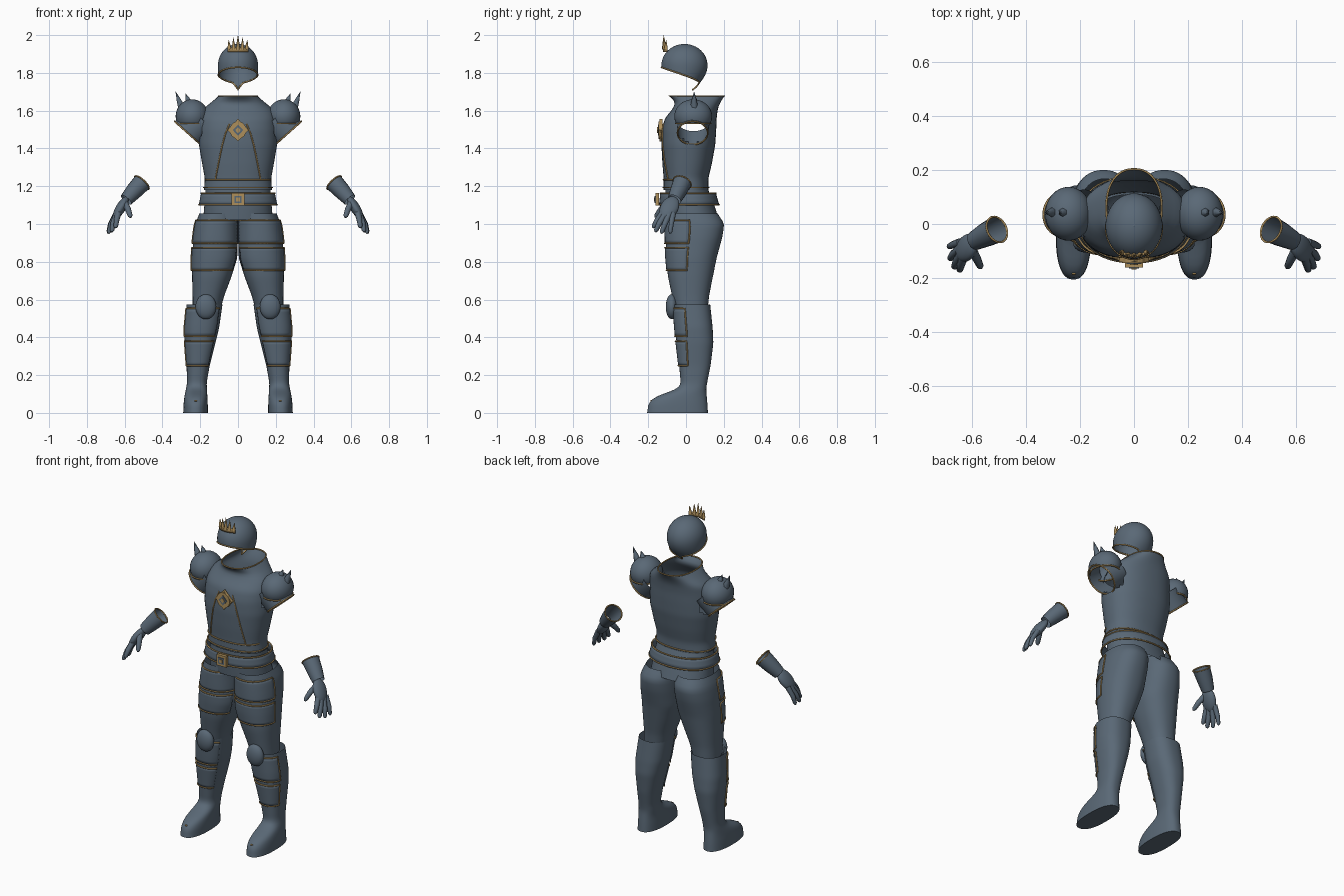
import bpy, bmesh, math
from mathutils import Vector, Matrix

if "Cube" in bpy.data.objects:
    bpy.data.objects.remove(bpy.data.objects["Cube"])

def material(name, col):
    m = bpy.data.materials.new(name)
    m.diffuse_color = (*col, 1)
    m.use_nodes = True
    m.node_tree.nodes["Principled BSDF"].inputs["Base Color"].default_value = m.diffuse_color
    return m

STEEL = material("blue_steel", (0.102, 0.140, 0.182))
GOLD = material("old_gold", (0.42, 0.275, 0.105))

# ---------- helpers ----------
def finish(name, mesh, mat, mirror=False, thick=0, angle=40):
    ob = bpy.data.objects.new(name, mesh)
    bpy.context.collection.objects.link(ob)
    mesh.materials.clear()
    mesh.materials.append(mat)
    bpy.ops.object.select_all(action='DESELECT')
    ob.select_set(True)
    bpy.context.view_layer.objects.active = ob
    bpy.ops.object.shade_smooth_by_angle(angle=math.radians(angle))
    if thick:
        md = ob.modifiers.new("thickness", 'SOLIDIFY')
        md.thickness, md.offset = thick, 0
    if mirror:
        ob.modifiers.new("mirror", 'MIRROR')
    return ob

def from_bm(name, bm, mat, **kw):
    bmesh.ops.recalc_face_normals(bm, faces=bm.faces)
    me = bpy.data.meshes.new(name)
    bm.to_mesh(me)
    bm.free()
    return finish(name, me, mat, **kw)

def grid(name, fn, us, vs, mat, closed=True, cap=False, drop=None, **kw):
    """Skin of points fn(u, v); rows run along u, v goes around."""
    bm = bmesh.new()
    rows = [[bm.verts.new(fn(u, v)) for v in vs] for u in us]
    n = len(vs)
    for a, b in zip(rows, rows[1:]):
        for i in range(n if closed else n - 1):
            j = (i + 1) % n
            f = bm.faces.new((a[i], a[j], b[j], b[i]))
            if drop and drop(f.calc_center_median()):
                bm.faces.remove(f)
    if cap:
        bm.faces.new(rows[-1])
    return from_bm(name, bm, mat, **kw)

def span(a, b, n):
    return [a + (b - a) * i / (n - 1) for i in range(n)]

RING = span(0, 2 * math.pi, 49)[:-1]

def loft(keys, n=2.2):
    """keys: (z, x_min, x_max, y_front, y_back) from top to bottom; angle 0 is the front."""
    def at(z):
        if z >= keys[0][0]: return keys[0][1:]
        for a, b in zip(keys, keys[1:]):
            if z >= b[0]:
                t = (a[0] - z) / (a[0] - b[0])
                return [p + (q - p) * t for p, q in zip(a[1:], b[1:])]
        return keys[-1][1:]
    def smooth(z, h=0.012):
        d = min(h, keys[0][0] - z, z - keys[-1][0])
        return [(p + q + r) / 3 for p, q, r in zip(at(z - d), at(z), at(z + d))]
    def point(z, th, off=0):
        x0, x1, y0, y1 = smooth(max(keys[-1][0], min(keys[0][0], z)))
        s, c = math.sin(th), math.cos(th)
        e = lambda v: math.copysign(abs(v) ** (2 / n), v)
        return Vector(((x0 + x1) / 2 + ((x1 - x0) / 2 + off) * e(s),
                       (y0 + y1) / 2 - ((y1 - y0) / 2 + off) * e(c), z))
    def front(x, z, off=0):
        x0, x1, y0, y1 = smooth(z)
        k = min(1, abs((x - (x0 + x1) / 2) / ((x1 - x0) / 2)))
        return Vector((x, (y0 + y1) / 2 - ((y1 - y0) / 2 + off) * (1 - k ** n) ** (1 / n), z))
    return point, front

def tube(name, pts, mat, r=0.0045, radii=None, loop=False, caps=True, res=1, **kw):
    cu = bpy.data.curves.new(name, 'CURVE')
    cu.dimensions = '3D'
    cu.bevel_depth, cu.bevel_resolution, cu.use_fill_caps = r, res, caps
    sp = cu.splines.new('POLY')
    sp.points.add(len(pts) - 1)
    for i, p in enumerate(pts):
        sp.points[i].co = (*p, 1)
        sp.points[i].radius = radii[i] if radii else 1
    sp.use_cyclic_u = loop
    tmp = bpy.data.objects.new("tmp", cu)
    me = bpy.data.meshes.new_from_object(tmp)
    bpy.data.objects.remove(tmp)
    return finish(name, me, mat, **{"angle": 70, **kw})

def circle(c, axis, r, n=32):
    q = Vector(axis).to_track_quat('Z', 'Y')
    return [Vector(c) + q @ Vector((r * math.cos(a), r * math.sin(a), 0)) for a in span(0, 2 * math.pi, n + 1)[:-1]]

def ellipsoid(name, c, r, mat, rot=None, keep=None, **kw):
    bm = bmesh.new()
    m = Matrix.Translation(c) @ (rot or Matrix()) @ Matrix.Diagonal((*r, 1))
    bmesh.ops.create_uvsphere(bm, u_segments=32, v_segments=20, radius=1, matrix=m)
    if keep:
        bmesh.ops.bisect_plane(bm, geom=bm.verts[:] + bm.edges[:] + bm.faces[:], plane_co=(0, 0, keep),
                               plane_no=(0, 0, -1), clear_outer=True)
    return from_bm(name, bm, mat, **kw)

def spike(name, a, b, r, mat, **kw):
    return tube(name, [a, Vector(a).lerp(Vector(b), 0.5), b], mat, r, radii=[1, 0.6, 0.03], **kw)

def prism(name, c, rx, rz, depth, sides, mat, turn=0):
    bm = bmesh.new()
    m = (Matrix.Translation(c) @ Matrix.Diagonal((rx, depth, rz, 1)) @ Matrix.Rotation(math.pi / 2, 4, 'X')
         @ Matrix.Rotation(turn, 4, 'Z'))
    bmesh.ops.create_cone(bm, cap_ends=True, segments=sides, radius1=1, radius2=1, depth=1, matrix=m)
    return from_bm(name, bm, mat, angle=20)

# ---------- torso ----------
body, body_front = loft([(1.68, -.10, .10, -.09, .205), (1.645, -.14, .14, -.055, .182), (1.61, -.185, .185, -.07, .168),
    (1.56, -.20, .20, -.112, .162), (1.50, -.205, .205, -.127, .16), (1.42, -.207, .207, -.13, .155),
    (1.32, -.19, .19, -.125, .137), (1.24, -.175, .175, -.118, .118), (1.18, -.18, .18, -.118, .118)], 2.3)
armhole = lambda p: abs(p.x) > .11 and ((p.y - .035) / .078) ** 2 + ((p.z - 1.495) / .066) ** 2 < 1
grid("cuirass", body, span(1.68, 1.18, 36), RING, STEEL, drop=armhole)
tube("collar_trim", [body(1.678, t) for t in RING], GOLD, .004, loop=True)
tube("waist_trim", [body(1.193, t, .003) for t in RING], GOLD, .004, loop=True)
tube("chest_lower_trim", [body(1.235, t, .002) for t in span(-1.3, 1.3, 24)], GOLD, .004)
tube("chest_side_trim", [body_front(x, z, .002) for x, z in
     ((.045, 1.53), (.066, 1.48), (.083, 1.42), (.098, 1.35), (.11, 1.29), (.12, 1.235))], GOLD, .004, mirror=True)
for i, (r, sides, mat) in enumerate(((.056, 4, GOLD), (.044, 16, GOLD), (.028, 4, STEEL), (.015, 4, GOLD))):
    prism("emblem_layer", (0, -.133 - i * .004, 1.497), r, r * 1.06, .016, sides, mat)

# ---------- hips and belt ----------
hips, _ = loft([(1.20, -.17, .17, -.108, .11), (1.10, -.178, .178, -.112, .15), (1.02, -.185, .185, -.105, .175)])
grid("hips", hips, span(1.20, 1.02, 8), RING, STEEL)
belt, _ = loft([(1.165, -.192, .192, -.133, .155), (1.10, -.205, .205, -.14, .173)])
grid("belt", belt, span(1.165, 1.10, 4), RING, STEEL, thick=.006)
for z in (1.163, 1.102):
    tube("belt_trim", [belt(z, t, .002) for t in RING], GOLD, loop=True)
for r, y, mat in ((.047, -.153, GOLD), (.027, -.157, STEEL), (.014, -.16, GOLD)):
    prism("buckle", (0, y, 1.13), r, r, .018, 4, mat, math.pi / 4)

# ---------- legs ----------
thigh, _ = loft([(1.055, .0, .205, -.105, .168), (1.0, .0, .226, -.108, .203), (.93, .0, .236, -.108, .192),
    (.82, .004, .243, -.105, .162), (.72, .035, .243, -.095, .142), (.62, .073, .24, -.074, .122),
    (.55, .092, .24, -.06, .115)], 2.3)
grid("thigh", thigh, span(1.055, .55, 26), RING, STEEL, mirror=True)
shin, _ = loft([(.575, .082, .272, -.066, .128), (.45, .10, .284, -.058, .141), (.37, .12, .282, -.05, .145),
    (.25, .15, .272, -.036, .13), (.16, .166, .27, -.028, .112), (.13, .165, .274, -.04, .107),
    (.115, .164, .278, -.08, .107), (.085, .162, .284, -.165, .11), (.05, .16, .288, -.198, .113),
    (.0, .16, .29, -.206, .116)], 2.4)
grid("greave_and_boot", shin, span(.575, 0, 47), RING, STEEL, cap=True, mirror=True)
tube("boot_toe_trim", [shin(.065, t, .001) for t in span(-.06, .06, 5)], GOLD, .004, mirror=True)

def plate(name, fn, z0, z1, a0, a1):
    """Thin armour plate hugging a limb, edged with a gold line."""
    grid(name, lambda z, t: fn(z, t, .003), span(z0, z1, 8), span(a0, a1, 20), STEEL, closed=False, thick=.005, mirror=True)
    pts = ([fn(z0, a, .005) for a in span(a0, a1, 20)] + [fn(z, a1, .005) for z in span(z0, z1, 8)[1:]] +
           [fn(z1, a, .005) for a in span(a1, a0, 20)[1:]])
    tube(name + "_trim", pts, GOLD, .0042, mirror=True)

plate("upper_thigh_plate", thigh, 1.02, .898, -1.2, 1.45)
plate("lower_thigh_plate", thigh, .875, .755, -1.1, 1.45)
plate("upper_shin_plate", shin, .553, .405, -.9, 1.25)
plate("lower_shin_plate", shin, .38, .25, -.9, 1.2)
ellipsoid("knee_cap", (.17, -.075, .562), (.055, .032, .066), STEEL, mirror=True)

# ---------- shoulders ----------
def sleeve(u, t):
    c = Vector((.185, .04, 1.55)).lerp(Vector((.267, .035, 1.482)), u)
    r = .088 + .004 * u
    side = Vector((.747, 0, .664))
    return c + side * r * math.cos(t) + Vector((0, (.088 - .008 * u) * math.sin(t), 0))
grid("sleeve", sleeve, span(0, 1, 6), RING, STEEL, mirror=True)
tube("sleeve_trim", [sleeve(1, t) for t in RING], GOLD, loop=True, mirror=True)
ellipsoid("pauldron", (.243, .038, 1.57), (.087, .1, .09), STEEL, keep=1.53, mirror=True)
tube("pauldron_trim", [(.243 + .08 * math.cos(t), .038 + .092 * math.sin(t), 1.532) for t in RING], GOLD, loop=True, mirror=True)
for a, b in (((.296, .043, 1.61), (.33, .043, 1.70)), ((.258, .043, 1.635), (.277, .043, 1.69))):
    spike("shoulder_spike", a, b, .023, STEEL, mirror=True)

# ---------- gauntlets ----------
tube("cuff", [(.508, -.02, 1.22), (.55, -.04, 1.175), (.592, -.062, 1.128)], STEEL, .05, radii=[1, .9, .72],
     caps=False, res=6, mirror=True)
tube("cuff_trim", circle((.509, -.0205, 1.219), (.084, -.042, -.092), .05), GOLD, .004, loop=True, mirror=True)
a = Vector((.055, -.045, -.09)).normalized()
w = (Vector((0, 1, 0)) - a * a.y).normalized()
palm_rot = Matrix((w.cross(a), w, a)).transposed().to_4x4()
ellipsoid("palm", (.62, -.088, 1.086), (.026, .048, .072), STEEL, rot=palm_rot, mirror=True)
for name, pts, r in (
        ("index_finger", ((.632, -.12, 1.065), (.643, -.152, 1.02), (.648, -.175, .98)), .015),
        ("middle_finger", ((.64, -.108, 1.055), (.66, -.14, 1.005), (.669, -.163, .958)), .015),
        ("ring_finger", ((.645, -.09, 1.05), (.672, -.113, .998), (.685, -.131, .95)), .0145),
        ("little_finger", ((.645, -.068, 1.055), (.675, -.078, 1.0), (.688, -.084, .95)), .0135),
        ("thumb", ((.605, -.09, 1.12), (.583, -.13, 1.08), (.568, -.163, 1.035)), .016)):
    p, q, s = map(Vector, pts)
    tube(name, [p, q, q.lerp(s, .8), s], STEEL, r, radii=[1.15, 1, .8, .35], res=3, mirror=True)

# ---------- helmet ----------
def helmet(t, th):
    s, c = math.sin(th), math.cos(th)
    back = max(0, -c)
    rim = 1.787 + .042 * c - .035 * max(0, 1 - abs(th - math.pi) / .4)
    z = 1.953 - (1.953 - rim) * t * t
    d = z - 1.84
    k = math.sqrt(max(0, 1 - (d / .113) ** 2)) if d > 0 else 1 - (.1 + .45 * back) * (d / .12) ** 2
    return Vector((.106 * k * s, -.008 - .122 * k * c, z))
grid("helmet", helmet, span(.02, 1, 18), RING, STEEL)
ellipsoid("helmet_top", (0, -.008, 1.9525), (.004, .004, .001), STEEL)
tube("helmet_rim_trim", [helmet(1, t) for t in RING], GOLD, .0045, loop=True)

# ---------- crown ----------
brow = lambda x, z: Vector((x, -.118 + 5.5 * x * x, z))
grid("crown_band", lambda z, x: brow(x, z), (1.91, 1.935), span(-.054, .054, 15), GOLD, closed=False, thick=.01)
for i in range(-2, 3):
    x = i * .0225
    spike("crown_point", brow(x, 1.925), brow(x * 1.1, 2.0 - .013 * abs(i)), .011, GOLD)
